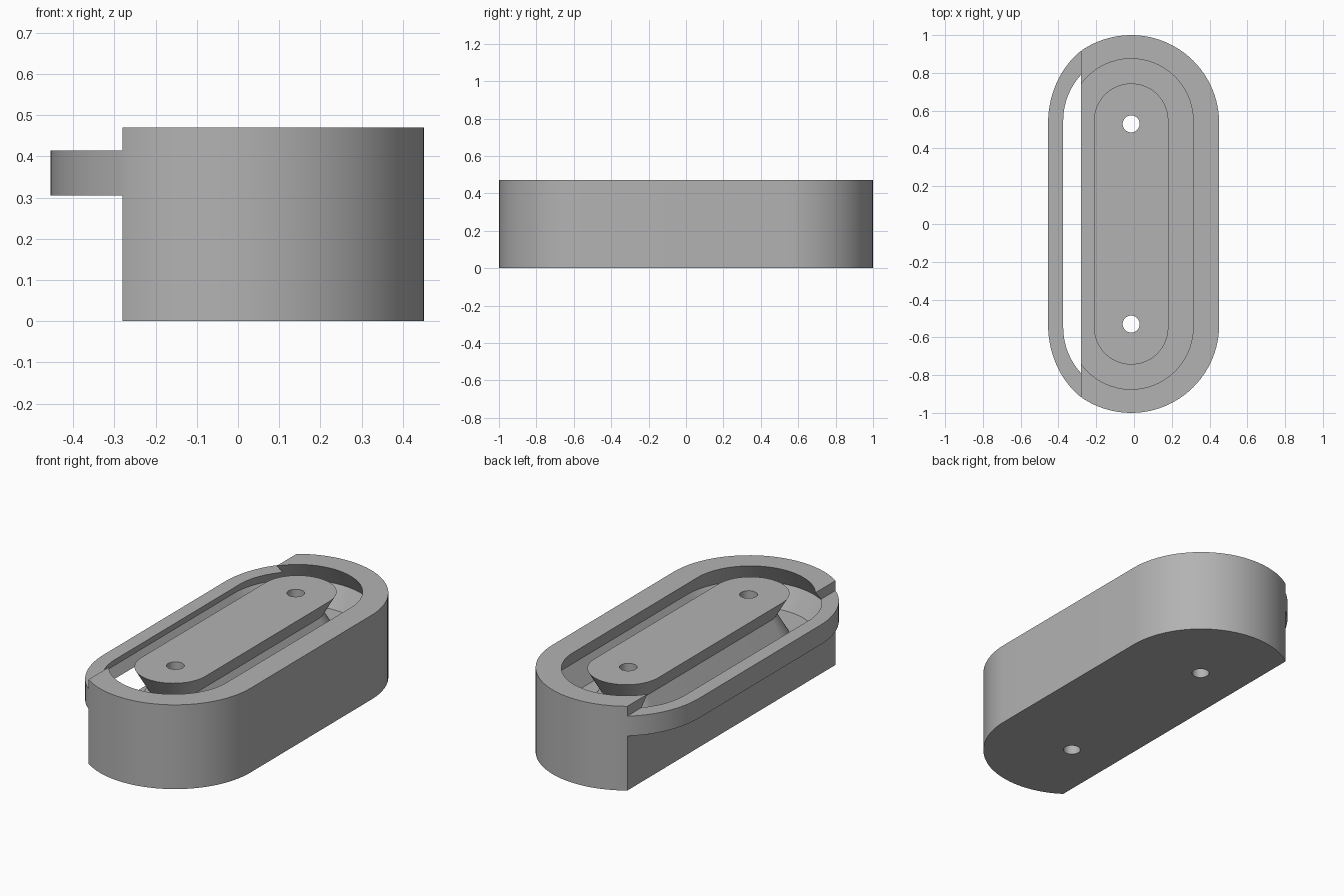
import bpy, bmesh, math

if "Cube" in bpy.data.objects:
    bpy.data.objects.remove(bpy.data.objects["Cube"], do_unlink=True)

CX = -0.015       # centre line of the track
TOP = 0.47        # height of the block
CUT = -0.28       # plane of the cut-away side
SIDE = 0.131      # side of the hexagonal groove
MID_R = 0.2625    # groove centre line radius

grey = bpy.data.materials.new("light_grey")
grey.use_nodes = True
color = (0.45, 0.45, 0.45, 1)
grey.diffuse_color = color
grey.node_tree.nodes["Principled BSDF"].inputs["Base Color"].default_value = color


def stadium(bm, r, yc, z, n=48):
    """Closed loop of vertices: two half circles joined by straights."""
    loop = []
    for end, start in ((1, 0), (-1, math.pi)):
        for i in range(n + 1):
            a = start + math.pi * i / n
            loop.append(bm.verts.new((CX + r * math.cos(a), end * yc + r * math.sin(a), z)))
    return loop


def bridge(bm, low, high):
    for i in range(len(low)):
        j = (i + 1) % len(low)
        bm.faces.new((low[i], low[j], high[j], high[i]))


def finish(bm, name):
    bmesh.ops.recalc_face_normals(bm, faces=bm.faces)
    mesh = bpy.data.meshes.new(name)
    bm.to_mesh(mesh)
    bm.free()
    mesh.materials.append(grey)
    ob = bpy.data.objects.new(name, mesh)
    bpy.context.collection.objects.link(ob)
    return ob


def box(name, x0, x1, z0, z1):
    bm = bmesh.new()
    bmesh.ops.create_cube(bm, size=1)
    for v in bm.verts:
        v.co = ((x0 + x1) / 2 + v.co.x * (x1 - x0), v.co.y * 3, (z0 + z1) / 2 + v.co.z * (z1 - z0))
    return finish(bm, name)


def pin(name, y):
    bm = bmesh.new()
    bmesh.ops.create_cone(bm, cap_ends=True, segments=48, radius1=0.045, radius2=0.045, depth=2)
    bmesh.ops.translate(bm, verts=bm.verts, vec=(CX, y, 0))
    return finish(bm, name)


# Solid block, with the side loop drawn in slightly past the cut plane
bm = bmesh.new()
low, high = (stadium(bm, 0.466, 0.534, z) for z in (0, TOP))
bridge(bm, low, high)
bm.faces.new(low)
bm.faces.new(high)
for v in bm.verts:
    if v.co.x < CUT:
        v.co.x = CUT + (v.co.x - CUT) * 0.87
body = finish(bm, "track_block")

# Hexagonal groove running all the way round, open at the top
half = SIDE * math.sqrt(3) / 2
profile = [(-SIDE / 2, TOP + 0.1), (-SIDE / 2, TOP), (-SIDE, TOP - half), (-SIDE / 2, TOP - 2 * half)]
profile += [(-dx, z) for dx, z in reversed(profile)]
bm = bmesh.new()
loops = [stadium(bm, MID_R + dx, 0.547, z) for dx, z in profile]
for i, loop in enumerate(loops):
    bridge(bm, loop, loops[(i + 1) % len(loops)])
groove = finish(bm, "groove_cutter")

# Groove, screw holes, and the space above and below the side loop
cutters = [groove, pin("hole_cutter_front", -0.53), pin("hole_cutter_back", 0.53),
           box("cutter_below_loop", -1, CUT, -0.5, 0.305),
           box("cutter_above_loop", -1, CUT, 0.415, 1)]

bpy.ops.object.select_all(action="DESELECT")
bpy.context.view_layer.objects.active = body
body.select_set(True)
for cutter in cutters:
    cutter.hide_render = True
    mod = body.modifiers.new(cutter.name, "BOOLEAN")
    mod.operation = "DIFFERENCE"
    mod.solver = "EXACT"
    mod.object = cutter
    bpy.ops.object.modifier_apply(modifier=mod.name)
    bpy.data.objects.remove(cutter, do_unlink=True)

bpy.ops.object.shade_smooth_by_angle(angle=math.radians(30))
